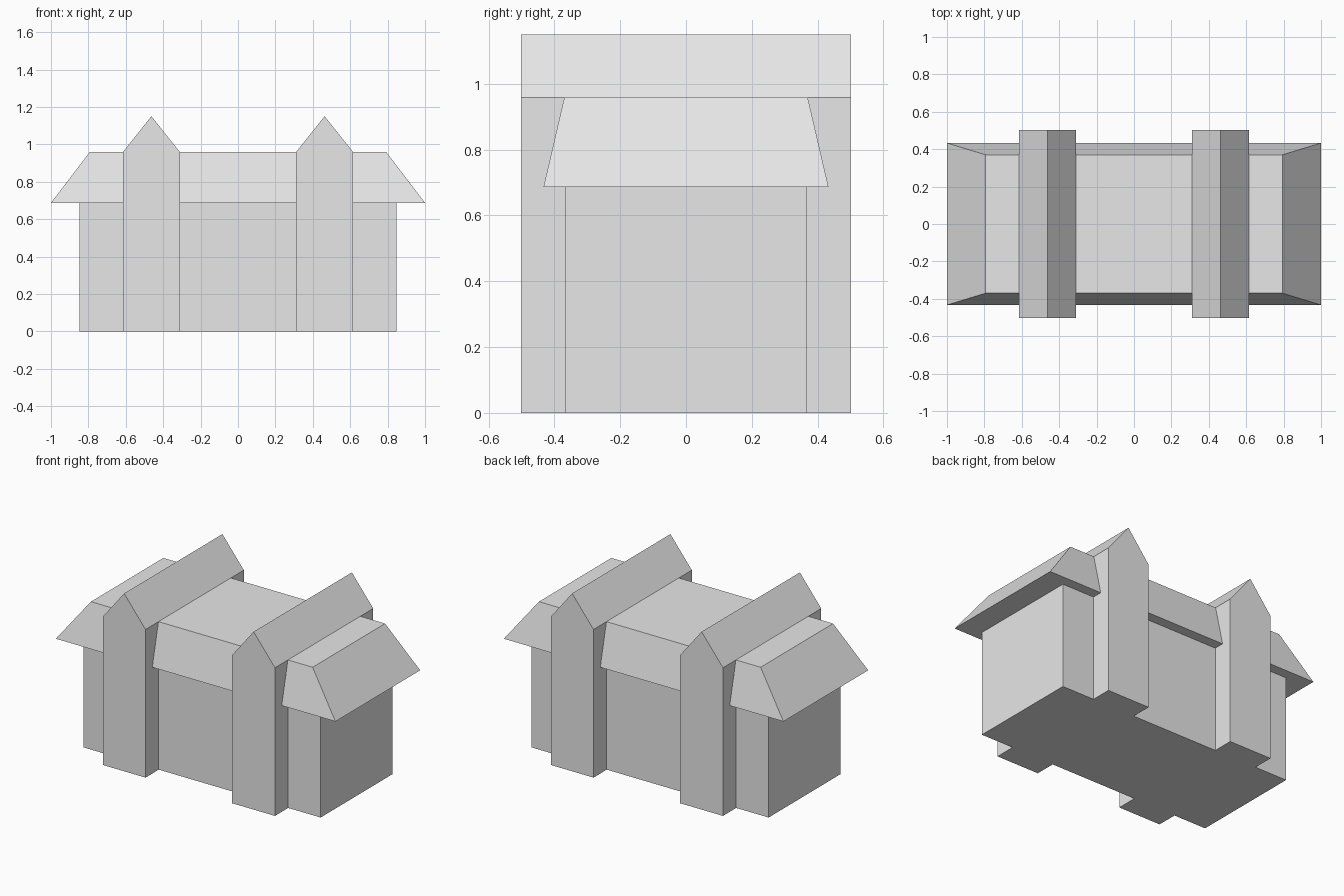
import bpy
import bmesh

cube = bpy.data.objects.get("Cube")
if cube:
    bpy.data.objects.remove(cube, do_unlink=True)

GREY = (0.8, 0.8, 0.8, 1.0)
grey = bpy.data.materials.new("plain grey")
grey.use_nodes = True
grey.diffuse_color = GREY
grey.node_tree.nodes["Principled BSDF"].inputs["Base Color"].default_value = GREY


def finish(name, bm):
    bmesh.ops.recalc_face_normals(bm, faces=bm.faces)
    mesh = bpy.data.meshes.new(name)
    bm.to_mesh(mesh)
    bm.free()
    mesh.materials.append(grey)
    obj = bpy.data.objects.new(name, mesh)
    bpy.context.collection.objects.link(obj)
    return obj


def tapered_box(name, bottom, top, z0, z1):
    """Box whose half sizes go from bottom at z0 to top at z1."""
    bm = bmesh.new()
    bmesh.ops.create_cube(bm, size=2)
    for v in bm.verts:
        (hx, hy), z = (top, z1) if v.co.z > 0 else (bottom, z0)
        v.co = (v.co.x * hx, v.co.y * hy, z)
    return finish(name, bm)


def gabled_block(name, centre, half_width, half_depth, eave, ridge):
    """Pointed front profile extruded from front to back."""
    profile = [(-half_width, 0), (half_width, 0), (half_width, eave),
               (0, ridge), (-half_width, eave)]
    bm = bmesh.new()
    face = bm.faces.new([bm.verts.new((centre + x, -half_depth, z)) for x, z in profile])
    extruded = bmesh.ops.extrude_face_region(bm, geom=[face], use_keep_orig=True)
    moved = [g for g in extruded["geom"] if isinstance(g, bmesh.types.BMVert)]
    bmesh.ops.translate(bm, verts=moved, vec=(0, 2 * half_depth, 0))
    return finish(name, bm)


# Main walls and the overhanging flat-topped roof
tapered_box("main_walls", (0.848, 0.367), (0.848, 0.367), 0, 0.687)
tapered_box("main_roof", (1.0, 0.433), (0.793, 0.37), 0.687, 0.958)

# Two gabled cross wings running through the building
for side, sign in (("left", 1), ("right", -1)):
    gabled_block(side + "_gabled_wing", sign * 0.463, 0.153, 0.502, 0.958, 1.15)
